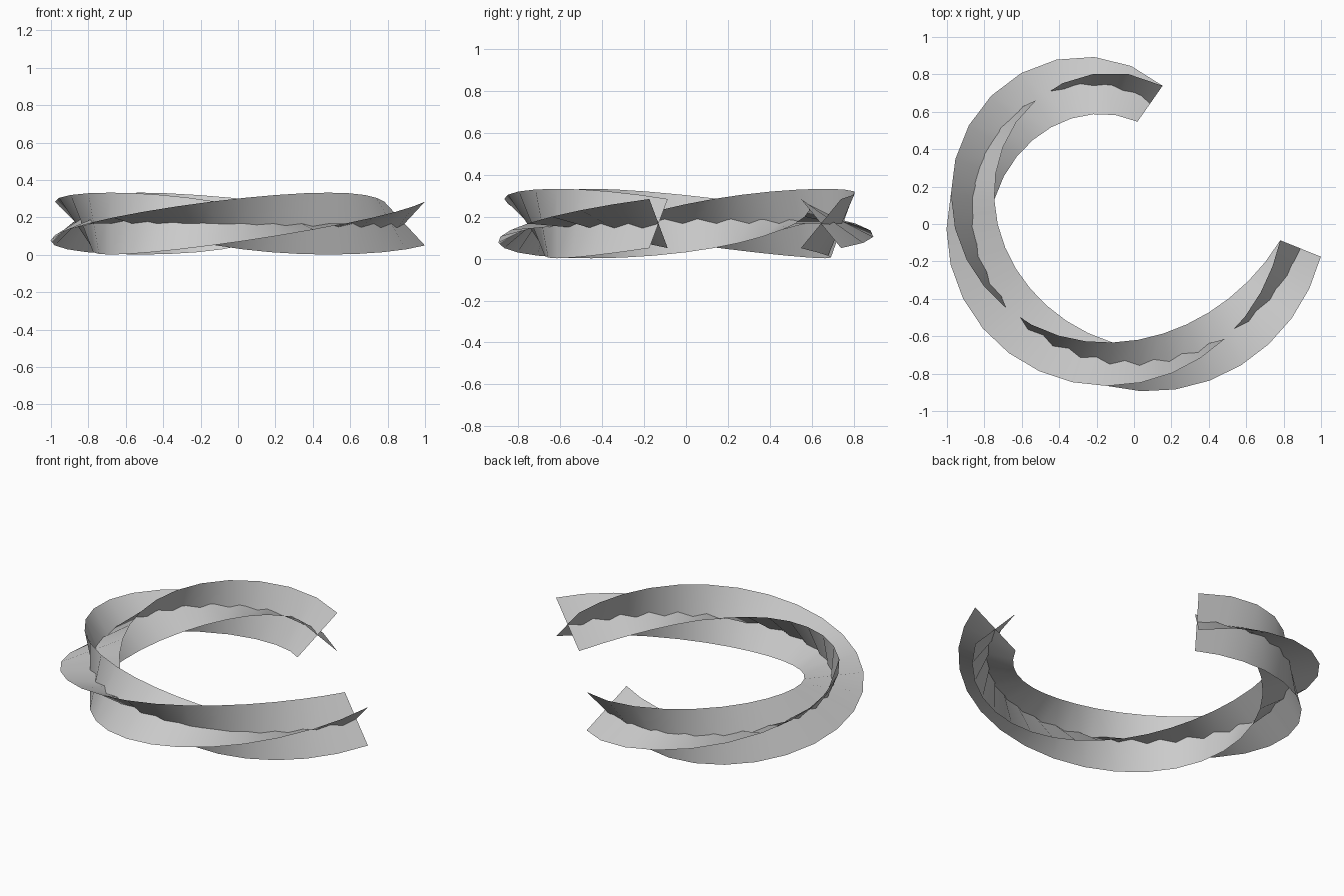
import bpy
import bmesh
from math import sin, cos, pi, radians, sqrt
from mathutils import Vector

cube = bpy.data.objects.get("Cube")
if cube:
    bpy.data.objects.remove(cube, do_unlink=True)

# Single grey finish
grey = bpy.data.materials.new("mid_grey")
grey.use_nodes = True
colour = (0.6, 0.6, 0.6, 1)
grey.diffuse_color = colour
grey.node_tree.nodes["Principled BSDF"].inputs["Base Color"].default_value = colour

# Opening spiral: bend radius grows steadily with heading
START, END = radians(145), radians(428)
RADIUS, GROWTH = 0.513, 0.108
CENTRE = Vector((-0.12, 0.161, 0.1667))
HALF_WIDTH = 0.1655
SEGMENTS = 24
SPAN = END - START
LENGTH = RADIUS * SPAN + GROWTH * SPAN ** 2 / 2


def spiral(u):
    """Point and outward direction at fraction u of the spiral's length."""
    turn = (sqrt(RADIUS ** 2 + 2 * GROWTH * u * LENGTH) - RADIUS) / GROWTH
    heading, r = START + turn, RADIUS + GROWTH * turn
    outward = Vector((sin(heading), -cos(heading), 0))
    along = Vector((cos(heading), sin(heading), 0))
    return CENTRE + outward * r + along * GROWTH, outward


def twisted_ribbon(name, roll):
    """Flat strip swept along the spiral with three quarter turns of twist."""
    bm = bmesh.new()
    previous = None
    for i in range(SEGMENTS + 1):
        u = i / SEGMENTS
        point, outward = spiral(u)
        angle = roll + u * 1.5 * pi
        arm = (outward * cos(angle) + Vector((0, 0, sin(angle)))) * HALF_WIDTH
        row = [bm.verts.new(point + arm), bm.verts.new(point - arm)]
        if previous:
            bm.faces.new((previous[0], row[0], row[1], previous[1])).smooth = True
        previous = row
    mesh = bpy.data.meshes.new(name)
    bm.to_mesh(mesh)
    bm.free()
    mesh.materials.append(grey)
    ribbon = bpy.data.objects.new(name, mesh)
    bpy.context.collection.objects.link(ribbon)


# Two ribbons crossing at right angles
twisted_ribbon("first_ribbon", pi / 4)
twisted_ribbon("second_ribbon", 3 * pi / 4)
